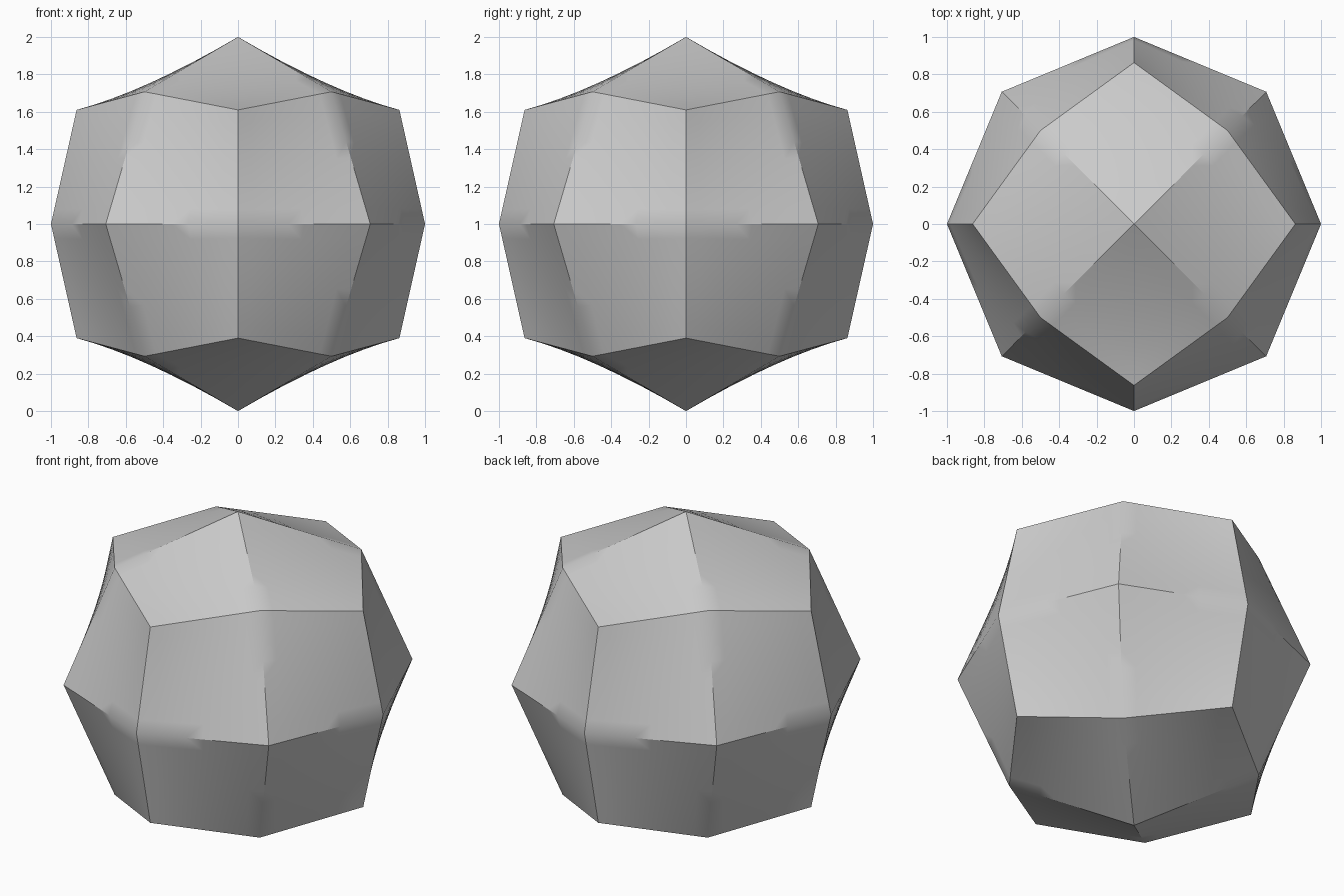
import bpy, bmesh
from math import cos, sin, pi, sqrt, radians

cube = bpy.data.objects.get("Cube")
if cube:
    bpy.data.objects.remove(cube, do_unlink=True)

# Plain grey surface
grey = bpy.data.materials.new("plain_grey")
grey.use_nodes = True
colour = (0.6, 0.6, 0.6, 1)
grey.diffuse_color = colour
grey.node_tree.nodes["Principled BSDF"].inputs["Base Color"].default_value = colour

SIDES = 8
bm = bmesh.new()


def ring(height, on_axis, diagonal):
    """Eight points whose radius and height alternate between axes and diagonals."""
    points = []
    for i in range(SIDES):
        radius, z = diagonal if i % 2 else on_axis
        a = 2 * pi * i / SIDES
        points.append(bm.verts.new((radius * cos(a), radius * sin(a), 1 + height * z)))
    return points


# Equator, the two staggered rings and the poles
axis_point = (0.863, 0.61)
diagonal_point = (sqrt(0.5), sqrt(0.5))
equator = ring(0, (1, 0), (1, 0))
for side in (-1, 1):
    pole = bm.verts.new((0, 0, 1 + side))
    row = ring(side, axis_point, diagonal_point)
    for i in range(SIDES):
        j = (i + 1) % SIDES
        bm.faces.new((equator[i], equator[j], row[j], row[i]))
    # Each cap quad spans two sides, with its tip on an axis
    for i in range(0, SIDES, 2):
        bm.faces.new((pole, row[i - 1], row[i], row[i + 1]))

# Fine grid gives the twisted quads their gentle curve
bmesh.ops.recalc_face_normals(bm, faces=bm.faces)
bmesh.ops.subdivide_edges(bm, edges=bm.edges[:], cuts=7, use_grid_fill=True)
bmesh.ops.recalc_face_normals(bm, faces=bm.faces)

mesh = bpy.data.meshes.new("faceted_ball")
bm.to_mesh(mesh)
bm.free()
mesh.materials.append(grey)
ball = bpy.data.objects.new("faceted_ball", mesh)
bpy.context.collection.objects.link(ball)

bpy.ops.object.select_all(action="DESELECT")
ball.select_set(True)
bpy.context.view_layer.objects.active = ball
bpy.ops.object.shade_smooth_by_angle(angle=radians(30))
